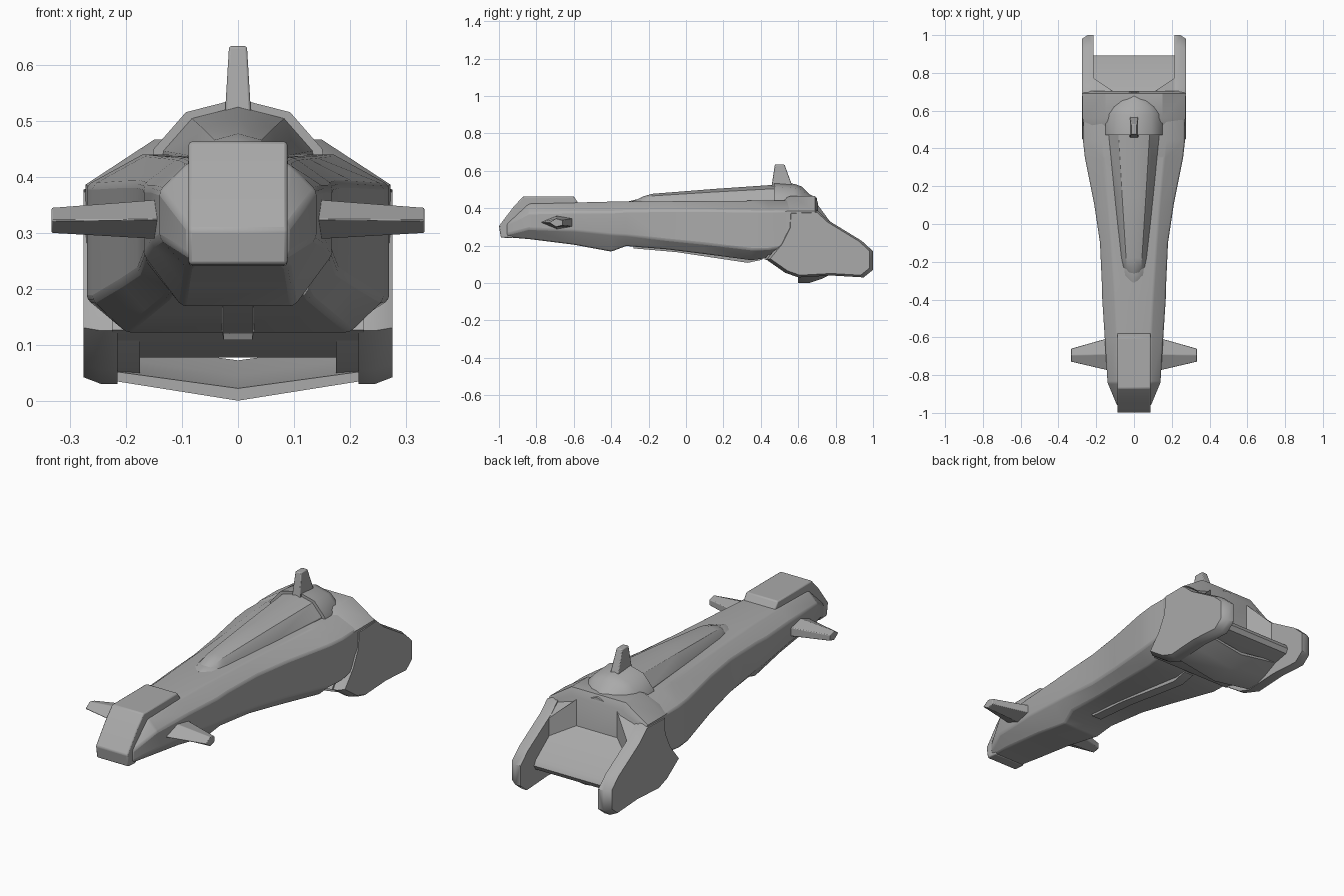
import bpy, bmesh, math
from mathutils import Vector

cube = bpy.data.objects.get("Cube")
if cube:
    bpy.data.objects.remove(cube, do_unlink=True)

hull_grey = bpy.data.materials.new("hull grey")
hull_grey.use_nodes = True
GREY = (0.4, 0.4, 0.4, 1)
hull_grey.diffuse_color = GREY
hull_grey.node_tree.nodes["Principled BSDF"].inputs["Base Color"].default_value = GREY


def loft(name, rings, bevel=0, angle=32):
    """Skin a row of closed rings, cap both ends."""
    bm = bmesh.new()
    rows = [[bm.verts.new(p) for p in ring] for ring in rings]
    n = len(rows[0])
    for a, b in zip(rows, rows[1:]):
        for i in range(n):
            j = (i + 1) % n
            bm.faces.new((a[i], a[j], b[j], b[i]))
    bm.faces.new(rows[0][::-1])
    bm.faces.new(rows[-1])
    bmesh.ops.recalc_face_normals(bm, faces=bm.faces)
    mesh = bpy.data.meshes.new(name)
    bm.to_mesh(mesh)
    bm.free()
    mesh.materials.append(hull_grey)
    ob = bpy.data.objects.new(name, mesh)
    bpy.context.collection.objects.link(ob)
    bpy.ops.object.select_all(action='DESELECT')
    ob.select_set(True)
    bpy.context.view_layer.objects.active = ob
    if bevel:
        mod = ob.modifiers.new("soft edges", 'BEVEL')
        mod.width = bevel
        mod.segments = 2
        mod.limit_method = 'ANGLE'
    bpy.ops.object.shade_smooth_by_angle(angle=math.radians(angle))
    return ob


def side_prism(name, profile, x0, x1, bevel=0):
    """Extrude a (y, z) profile across x."""
    return loft(name, [[(x, y, z) for y, z in profile] for x in (x0, x1)], bevel)


def mirrored(half):
    """Close a right-hand outline with its mirror image."""
    return half + [(-x, y, z) for x, y, z in reversed(half)]


def hull_ring(y, w, top, zu, zl, bot, tw, bw):
    return mirrored([(tw, y, top), (w, y, zu), (w, y, zl), (bw, y, bot)])


def dome_ring(y, w, h, base):
    d = h - base
    return [(w, y, base), (w * .97, y, base + d * .25), (w * .6, y, base + d * .8), (0, y, h),
            (-w * .6, y, base + d * .8), (-w * .97, y, base + d * .25), (-w, y, base)]


# Main fuselage
hull = [
    (-.96, .09, .32, .31, .26, .245, .08, .08),
    (-.84, .14, .425, .375, .29, .235, .09, .09),
    (-.60, .155, .43, .38, .28, .205, .09, .095),
    (-.40, .168, .435, .38, .26, .168, .10, .10),
    (-.32, .17, .435, .385, .255, .198, .105, .12),
    (-.10, .18, .437, .388, .23, .18, .12, .13),
    (.10, .21, .438, .388, .21, .155, .135, .16),
    (.35, .26, .44, .385, .18, .122, .16, .20),
    (.44, .27, .44, .385, .18, .135, .17, .20),
    (.56, .268, .44, .385, .20, .16, .17, .20),
]
loft("fuselage", [hull_ring(*s) for s in hull], .012, 40)

# Nose cap wrapping over the front
side_prism("nose_cap", [(-.575, .425), (-.60, .463), (-.87, .463), (-.92, .41), (-1, .305),
                        (-.99, .243), (-.93, .24), (-.88, .35), (-.80, .41)], -.088, .088, .006)

# Belly keel
loft("belly_keel", [mirrored([(.036, y, z + .07), (.026, y, z)])
                    for y, z in ((-.28, .185), (-.05, .165), (.33, .108), (.41, .125))])

# Canopy with its front lip, and the collar behind it
loft("canopy", [dome_ring(*s) for s in (
    (-.265, .035, .445, .42), (-.23, .062, .463, .42), (-.18, .07, .477, .42),
    (.15, .105, .503, .42), (.50, .14, .527, .42))])
loft("canopy_lip", [dome_ring(*s) for s in (
    (-.31, .025, .436, .42), (-.27, .065, .446, .42), (-.21, .07, .45, .42))])
loft("canopy_collar", [dome_ring(*s) for s in (
    (.47, .155, .539, .42), (.58, .155, .53, .42), (.62, .13, .515, .42),
    (.66, .10, .475, .40), (.70, .08, .455, .38))], 0, 40)

# Tail fin
loft("tail_fin", [[(w, a, z), (w, b, z), (-w, b, z), (-w, a, z)]
                  for w, a, b, z in ((.024, .455, .575, .50), (.016, .475, .527, .633))], .004)

# Rear bridge joining the two pods
bridge = [
    (.50, .262, .44, .38, .19, .15, .13, .17),
    (.56, .272, .466, .386, .19, .15, .15, .18),
    (.69, .272, .466, .386, .19, .15, .15, .18),
    (.705, .26, .43, .37, .19, .15, .14, .18),
]
loft("rear_bridge", [hull_ring(*s) for s in bridge])

# Exhaust ramp between the pods
side_prism("exhaust_ramp", [(.42, .126), (.60, .077), (.80, .092), (.88, .108), (.893, .13),
                            (.88, .155), (.70, .29), (.55, .30)], -.225, .225)

# Scoop lip under the tail
lip = [(.60, .0, .022), (.66, .0, .03), (.72, .02, .045), (.80, .058, .072)]
loft("scoop_lip", [[(-.22, y, b + .035), (0, y, b), (.22, y, b + .035), (.22, y, t + .03),
                    (0, y, t), (-.22, y, t + .03)] for y, b, t in lip])

# Paired side parts
pod = [(.43, .125), (.50, .21), (.545, .30), (.55, .385), (.70, .39), (.76, .335), (.94, .225),
       (1, .17), (1, .07), (.95, .03), (.78, .04), (.60, .03), (.53, .055)]
for side, label in ((1, "left"), (-1, "right")):
    # Pod: outer face slightly inset so the flanks are rounded
    mid = Vector((.72, .2))
    rings = []
    for x, s in ((.215, 1), (.245, 1), (.276, .93)):
        ring = [mid + (Vector(p) - mid) * s for p in pod]
        rings.append([(side * x, p.x, p.y) for p in ring])
    loft(label + "_pod", rings, 0, 45)

    # Slanted corner of the exhaust recess
    loft(label + "_recess_corner",
         [[(side * .11, .69, z), (side * .11, .703, z), (side * .225, .78, min(z, .315)),
           (side * .25, .69, min(z, .38))] for z in (.15, .42)])

    # Thick lower cheek inside the pod
    side_prism(label + "_pod_cheek", [(.47, .12), (.56, .06), (.66, .045), (.72, .12)],
               side * .175, side * .23)

    # Canard
    loft(label + "_canard",
         [[(side * x, a, c), (side * x, (a + b) / 2, c + h), (side * x, b, c + h * .6),
           (side * x, b, c - h * .6), (side * x, (a + b) / 2, c - h)]
          for x, a, b, c, h in ((.12, -.78, -.60, .324, .037), (.333, -.73, -.66, .322, .023))],
         .003)
